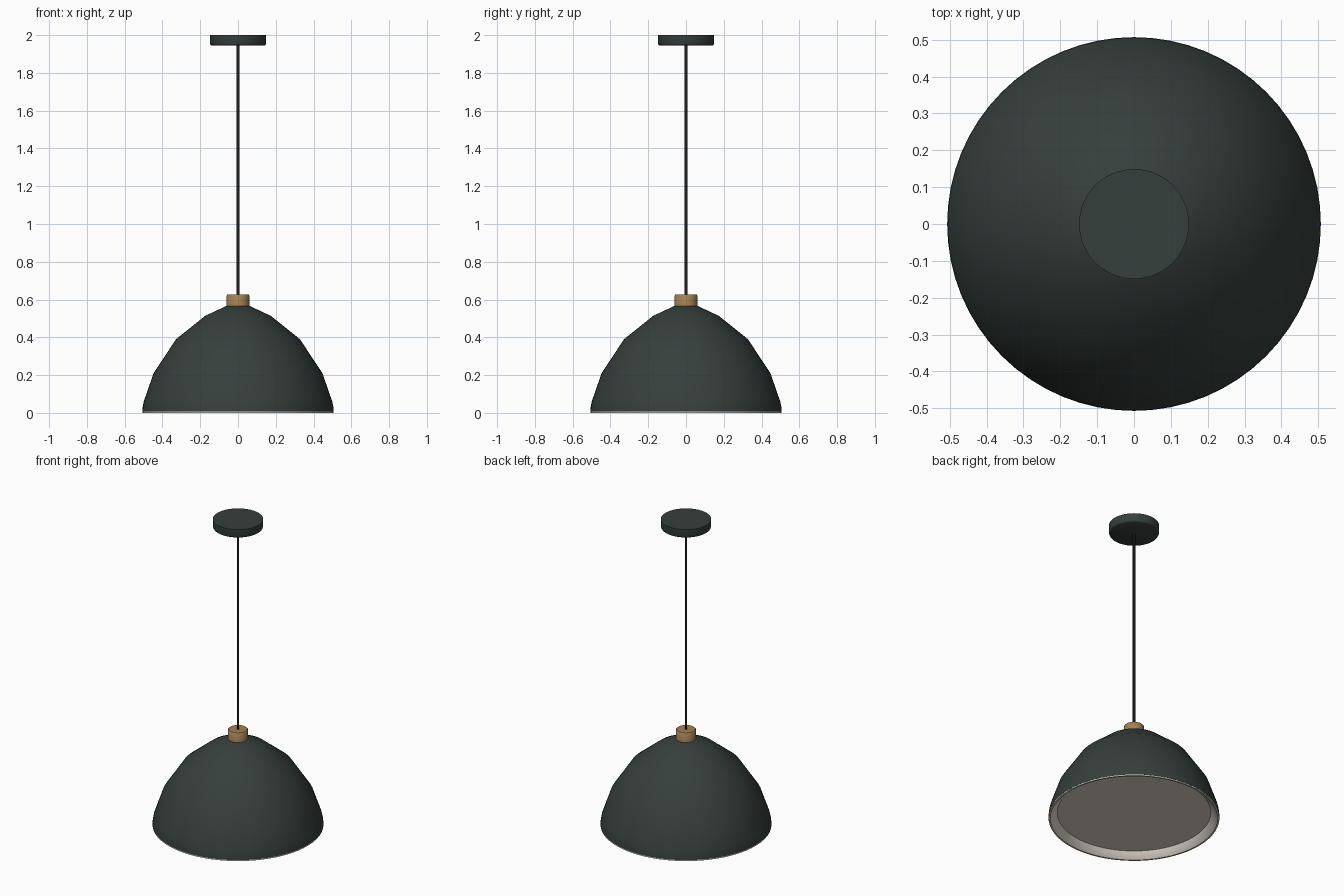
import bpy, bmesh, math

if "Cube" in bpy.data.objects:
    bpy.data.objects.remove(bpy.data.objects["Cube"])

SEG = 64


def material(name, rgb):
    m = bpy.data.materials.new(name)
    m.diffuse_color = (*rgb, 1)
    m.use_nodes = True
    m.node_tree.nodes["Principled BSDF"].inputs["Base Color"].default_value = m.diffuse_color
    return m


def lathe(name, profile, mat, seg=SEG, angle=40):
    """Spin a list of (radius, z) points around z; radius 0 makes a pole."""
    bm = bmesh.new()
    verts = [bm.verts.new((r, 0, z)) for r, z in profile]
    edges = [bm.edges.new(p) for p in zip(verts, verts[1:])]
    bmesh.ops.spin(bm, geom=verts + edges, cent=(0, 0, 0), axis=(0, 0, 1),
                   angle=math.tau, steps=seg)
    bmesh.ops.remove_doubles(bm, verts=bm.verts, dist=1e-4)
    bmesh.ops.recalc_face_normals(bm, faces=bm.faces)
    me = bpy.data.meshes.new(name)
    bm.to_mesh(me)
    bm.free()
    ob = bpy.data.objects.new(name, me)
    bpy.context.collection.objects.link(ob)
    me.materials.append(mat)
    bpy.ops.object.select_all(action='DESELECT')
    ob.select_set(True)
    bpy.context.view_layer.objects.active = ob
    bpy.ops.object.shade_smooth_by_angle(angle=math.radians(angle))
    return ob


green = material("dark_green", (0.037, 0.050, 0.045))
brass = material("brass", (0.36, 0.23, 0.09))
cream = material("cream", (0.72, 0.67, 0.60))
black = material("cord_black", (0.012, 0.012, 0.014))

# Domed outer shade, closed with a thin inner wall
outer = [(0.507, 0.007), (0.505, 0.03), (0.499, 0.06), (0.447, 0.21),
         (0.328, 0.39), (0.175, 0.513), (0.06, 0.567), (0, 0.572)]
inner = [(0, 0.557), (0.055, 0.552), (0.168, 0.50), (0.316, 0.379),
         (0.435, 0.203), (0.487, 0.057), (0.497, 0.007)]
lathe("shade", outer + inner + outer[:1], green)

# Pale rim and inner lining
lathe("lining", [(0.506, 0.007), (0.506, 0), (0.496, 0), (0.455, 0.038),
                 (0.45, 0.06), (0.484, 0.06), (0.496, 0.007), (0.506, 0.007)], cream)

# Diffuser disc recessed in the opening
lathe("diffuser", [(0, 0.038), (0.455, 0.038), (0.455, 0.055), (0, 0.055)], cream)

# Brass collar on the shade
lathe("collar", [(0, 0.56), (0.06, 0.56), (0.06, 0.622), (0.055, 0.628),
                 (0, 0.628)], brass, angle=50)

# Cord
lathe("cord", [(0, 0.62), (0.0075, 0.62), (0.0075, 1.95), (0, 1.95)], black, seg=16)

# Ceiling canopy with a softened lower edge
lathe("canopy", [(0, 1.945), (0.141, 1.945), (0.146, 1.948), (0.149, 1.956),
                 (0.149, 2.0), (0, 2.0)], green)
